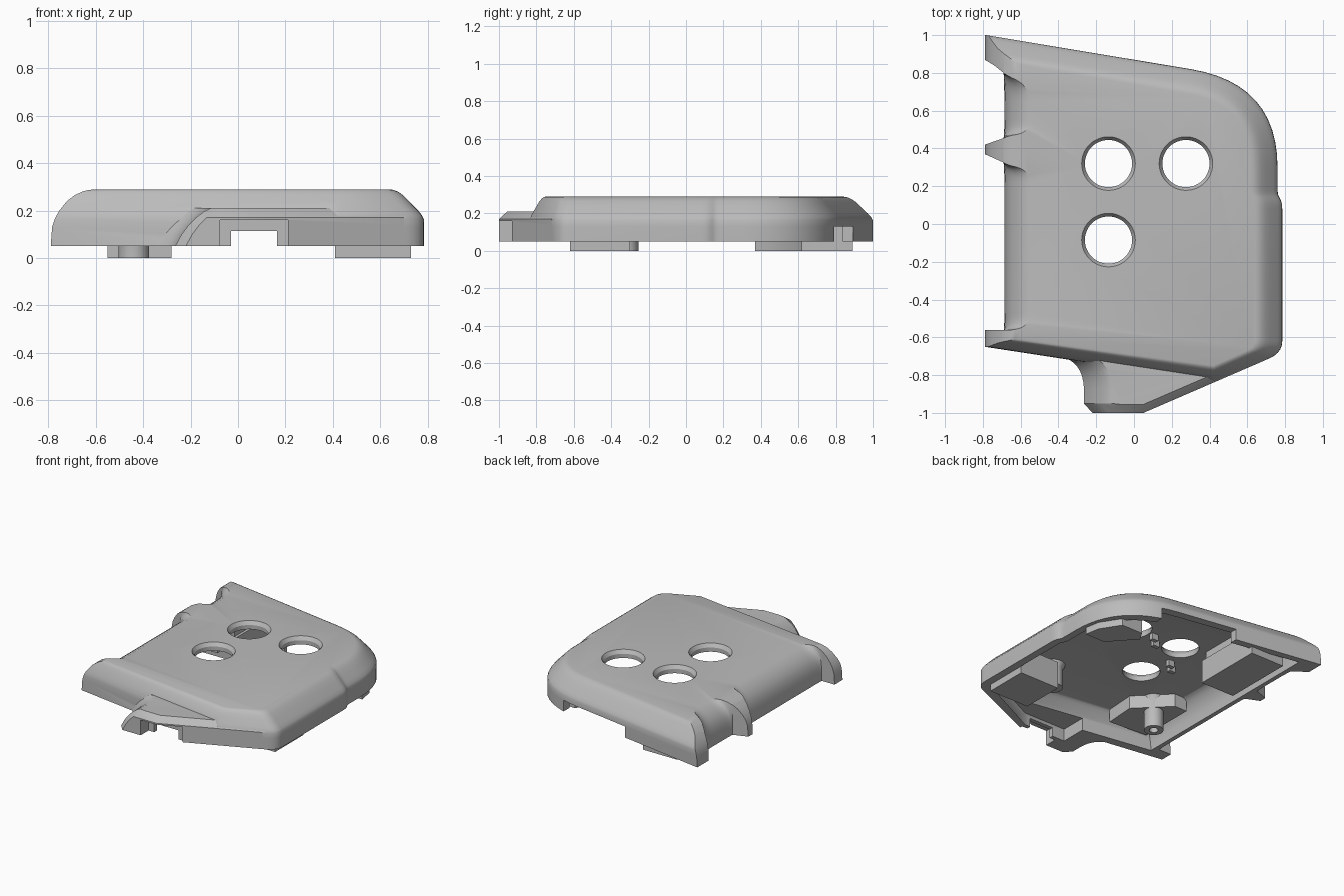
import bpy, bmesh, math
from mathutils import Vector

if "Cube" in bpy.data.objects:
    bpy.data.objects.remove(bpy.data.objects["Cube"])

grey = bpy.data.materials.new("satin grey")
grey.use_nodes = True
colour = (0.5, 0.5, 0.5, 1)
grey.diffuse_color = colour
grey.node_tree.nodes["Principled BSDF"].inputs["Base Color"].default_value = colour


def loft(name, rings):
    """Solid through stacked anticlockwise rings of 3D points, all the same length."""
    bm = bmesh.new()
    loops = [[bm.verts.new(p) for p in ring] for ring in rings]
    n = len(loops[0])
    for a, b in zip(loops, loops[1:]):
        for i in range(n):
            j = (i + 1) % n
            bm.faces.new((a[i], a[j], b[j], b[i]))
    bm.faces.new(loops[0][::-1])
    bm.faces.new(loops[-1])
    mesh = bpy.data.meshes.new(name)
    bm.to_mesh(mesh)
    bm.free()
    mesh.materials.append(grey)
    ob = bpy.data.objects.new(name, mesh)
    bpy.context.collection.objects.link(ob)
    return ob


def prism(name, pts, z0, z1):
    return loft(name, [[(x, y, z) for x, y in pts] for z in (z0, z1)])


def box(name, x0, x1, y0, y1, z0, z1):
    return prism(name, [(x0, y0), (x1, y0), (x1, y1), (x0, y1)], z0, z1)


def turned(name, cx, cy, profile, n=48):
    """Round solid from (radius, z) pairs."""
    turn = [2 * math.pi * i / n for i in range(n)]
    return loft(name, [[(cx + r * math.cos(a), cy + r * math.sin(a), z) for a in turn]
                       for r, z in profile])


def combine(ob, other, operation):
    mod = ob.modifiers.new("cut", 'BOOLEAN')
    mod.operation = operation
    mod.solver = 'EXACT'
    mod.object = other
    bpy.context.view_layer.objects.active = ob
    bpy.ops.object.modifier_apply(modifier=mod.name)
    bpy.data.objects.remove(other)


def corner(a, b, c, n=12):
    """Rounded corner from a to c, pulled toward b."""
    a, b, c = Vector(a), Vector(b), Vector(c)
    return [tuple(a * (1 - t) ** 2 + b * 2 * t * (1 - t) + c * t * t)
            for t in (i / n for i in range(n + 1))]


def blend(p, q, fx, fy):
    return (p[0] + (q[0] - p[0]) * fx, p[1] + (q[1] - p[1]) * fy)


# Shoulder: height, then inward travel of the rolled left-hand end and of the chamfer
shoulder = [(0.05, 0, 0), (0.13, 0.03, 0), (0.165, 0.09, 0.01), (0.18, 0.13, 0.06),
            (0.20, 0.19, 0.17), (0.24, 0.36, 0.44), (0.265, 0.53, 0.61),
            (0.28, 0.70, 0.76), (0.287, 0.84, 0.88), (0.29, 1, 1)]

# Main shell
base = ([(-0.79, -0.65), (0.425, -0.836)]
        + corner((0.72, -0.71), (0.785, -0.68), (0.785, -0.62), 5)
        + corner((0.785, 0.08), (0.785, 0.12), (0.77, 0.14), 3)
        + corner((0.765, 0.15), (0.76, 0.16), (0.76, 0.19), 3)
        + corner((0.76, 0.30), (0.76, 0.744), (0.30, 0.82)) + [(-0.79, 1.0)])
top = ([(-0.6, -0.605), (0.42, -0.75)]
       + corner((0.60, -0.67), (0.64, -0.65), (0.64, -0.61), 5)
       + corner((0.64, 0.08), (0.64, 0.12), (0.63, 0.14), 3)
       + corner((0.625, 0.15), (0.62, 0.16), (0.62, 0.19), 3)
       + corner((0.62, 0.30), (0.62, 0.635), (0.28, 0.69)) + [(-0.6, 0.84)])


def shell_ring(roll, chamfer):
    return [blend(p, q, roll if p[0] < -0.5 else chamfer, chamfer)
            for p, q in zip(base, top)]


body = loft("shell", [[(x, y, z) for x, y in shell_ring(r, c)] for z, r, c in shoulder])

# Front tab, its left end sweeping down to the rim
tab_low = (corner((-0.39, -0.70), (-0.27, -0.73), (-0.265, -0.87), 8)
           + [(-0.265, -0.95), (-0.22, -1.0), (0.05, -1.0), (0.70, -0.719),
              (0.6, -0.6), (-0.39, -0.6)])
tab_high = [(x + (0.15 if x < -0.2 else 0), y + (0.045 if y < -0.97 or x > 0.65 else 0))
            for x, y in tab_low]
tab_steps = [(0.05, 0, 0), (0.10, 0.18, 0), (0.14, 0.38, 0), (0.17, 0.58, 0),
             (0.195, 0.8, 0.6), (0.21, 1, 1)]
tab = loft("tab", [[(*blend(p, q, fx, fy), z) for p, q in zip(tab_low, tab_high)]
                   for z, fx, fy in tab_steps])
combine(body, tab, 'UNION')

# Hollow underside, its left wall following the rolled edge
hollow = loft("hollow", [[(max(x * 0.93, -0.655 + 0.1 * r), y * 0.93, z * 0.81)
                          for x, y in shell_ring(r, c)] for z, r, c in shoulder])
combine(body, hollow, 'DIFFERENCE')
combine(body, prism("tab_hollow", [(-0.13, -0.88), (0.21, -0.88), (0.6, -0.69),
                                   (0.5, -0.5), (-0.13, -0.5)], 0, 0.14), 'DIFFERENCE')

# Rolled pockets along the left-hand edge
long_pocket = ([(-0.95, -0.56), (-0.69, -0.56)]
               + corner((-0.64, -0.56), (-0.55, -0.55), (-0.55, -0.47), 6)
               + corner((-0.55, 0.22), (-0.55, 0.29), (-0.65, 0.31), 6)
               + [(-0.69, 0.325), (-0.79, 0.37), (-0.95, 0.37)])
short_pocket = ([(-0.95, 0.42), (-0.79, 0.42), (-0.69, 0.455)]
                + corner((-0.64, 0.47), (-0.55, 0.48), (-0.55, 0.55), 6)
                + corner((-0.55, 0.65), (-0.55, 0.73), (-0.65, 0.78), 6)
                + [(-0.69, 0.80), (-0.74, 0.84), (-0.79, 0.87), (-0.95, 0.87)])
roll = [(0, 0), (0.10, 0.01), (0.15, 0.06), (0.19, 0.16), (0.22, 0.29), (0.25, 0.49),
        (0.273, 0.73), (0.29, 1), (0.4, 1)]
for outline in (long_pocket, short_pocket):
    rings = [[(*blend((min(x, -0.69 + 0.02 * (x + 0.69)), y), (x, y), f, f), z)
              for x, y in outline] for z, f in roll]
    combine(body, loft("pocket", rings), 'DIFFERENCE')

# Button holes with a chamfered lip
for cx, cy in ((-0.135, 0.32), (0.275, 0.32), (-0.135, -0.085)):
    hole = turned("hole", cx, cy, [(0.125, 0.1), (0.125, 0.265), (0.142, 0.2901), (0.142, 0.4)])
    combine(body, hole, 'DIFFERENCE')

# Connector recess and opening in the tab, gap in the back wall
combine(body, box("recess", -0.075, 0.21, -1.1, -0.91, 0, 0.16), 'DIFFERENCE')
combine(body, prism("opening", [(-0.03, -1.1), (0.165, -1.1), (0.165, -0.6),
                                (-0.03, -0.6)], 0, 0.115), 'DIFFERENCE')
combine(body, box("gap", -0.14, 0.42, 0.62, 1.1, 0, 0.13), 'DIFFERENCE')

# Feet standing below the rim, and the housing behind the right post
feet = [box("front_left_foot", 0.41, 0.73, -0.62, -0.30, 0, 0.2),
        box("back_right_foot", -0.55, -0.28, 0.37, 0.89, 0, 0.17),
        box("back_right_foot_core", -0.53, -0.30, 0.39, 0.78, 0.1, 0.25),
        prism("back_left_foot", [(0.41, 0.55), (0.57, 0.37), (0.73, 0.37), (0.71, 0.48),
                                 (0.62, 0.62), (0.45, 0.62)], 0, 0.18),
        prism("right_post_housing", [(-0.6, -0.59), (-0.30, -0.61), (-0.285, -0.385),
                                     (-0.5, -0.17), (-0.6, -0.17)], 0.14, 0.237)]

# Screw posts
for name, cx, cy, low in (("left_post", 0.37, -0.40, 0.06), ("right_post", -0.44, -0.32, 0)):
    post = turned(name, cx, cy, [(0.065, low), (0.065, 0.2), (0.09, 0.25)], 32)
    combine(post, turned("bore", cx, cy, [(0.03, -0.1), (0.03, 0.15)], 24), 'DIFFERENCE')
    feet.append(post)

# Small ribs under the top plate
for i, (x, y) in enumerate(((0.03, 0.27), (0.09, 0.33), (-0.27, 0.08), (-0.22, 0.13))):
    feet.append(box(f"rib_{i + 1}", x, x + 0.05, y, y + 0.03, 0.19, 0.25))

# Smooth shading with crisp edges
bpy.ops.object.select_all(action='DESELECT')
for ob in [body] + feet:
    ob.select_set(True)
    bpy.context.view_layer.objects.active = ob
bpy.ops.object.shade_smooth_by_angle(angle=math.radians(30))
